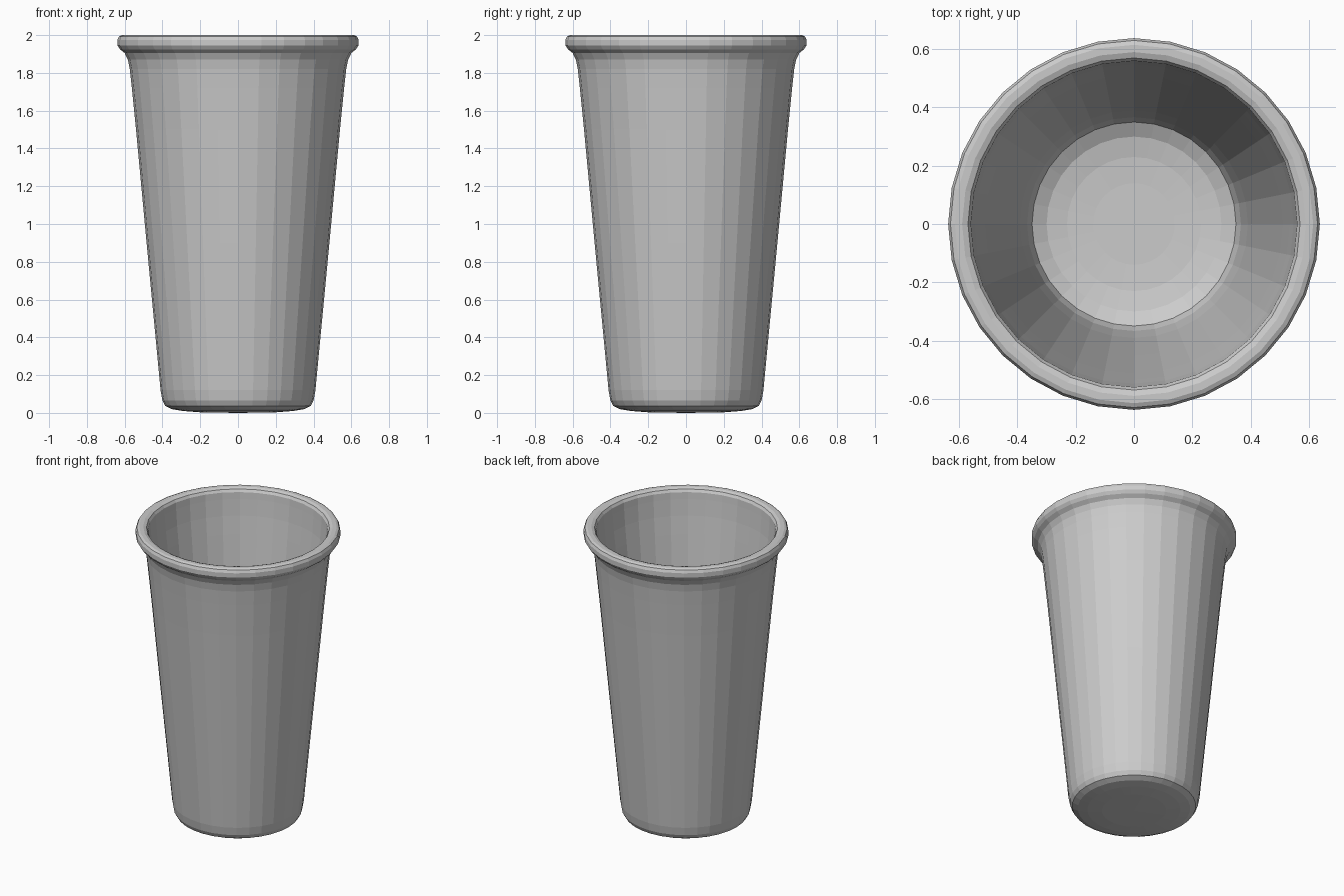
import bpy, bmesh
from math import cos, sin, pi

if "Cube" in bpy.data.objects:
    bpy.data.objects.remove(bpy.data.objects["Cube"])

SIDES = 32

# Closed cup profile (radius, height): under the base, up the outside, over the rim, down the inside
profile = [
    (0.0, 0.0), (0.20, 0.003), (0.29, 0.01), (0.35, 0.02), (0.385, 0.037), (0.40, 0.065), (0.41, 0.12),
    (0.427, 0.30), (0.484, 0.90), (0.540, 1.50), (0.562, 1.72), (0.573, 1.82),
    (0.583, 1.87), (0.60, 1.905), (0.625, 1.925), (0.638, 1.945),
    (0.638, 1.975), (0.63, 1.993), (0.615, 2.0), (0.59, 2.0),
    (0.57, 1.992), (0.56, 1.975), (0.557, 1.93), (0.548, 1.82), (0.534, 1.70),
    (0.512, 1.50), (0.451, 0.90), (0.391, 0.30), (0.367, 0.14),
    (0.35, 0.095), (0.30, 0.068), (0.23, 0.055), (0.14, 0.05), (0.0, 0.05),
]


def lathe(name, points, sides):
    bm = bmesh.new()
    rings = []
    for r, z in points:
        n = 1 if r == 0 else sides
        rings.append([bm.verts.new((r * cos(2 * pi * i / sides), r * sin(2 * pi * i / sides), z))
                      for i in range(n)])
    for a, b in zip(rings, rings[1:]):
        for i in range(sides):
            j = (i + 1) % sides
            if len(a) == 1:
                bm.faces.new((a[0], b[j], b[i]))
            elif len(b) == 1:
                bm.faces.new((a[i], a[j], b[0]))
            else:
                bm.faces.new((a[i], a[j], b[j], b[i]))
    bmesh.ops.recalc_face_normals(bm, faces=bm.faces)
    mesh = bpy.data.meshes.new(name)
    bm.to_mesh(mesh)
    bm.free()
    obj = bpy.data.objects.new(name, mesh)
    bpy.context.collection.objects.link(obj)
    return obj


# Tapered drinking cup with a rolled rim
lathe("cup", profile, SIDES)
